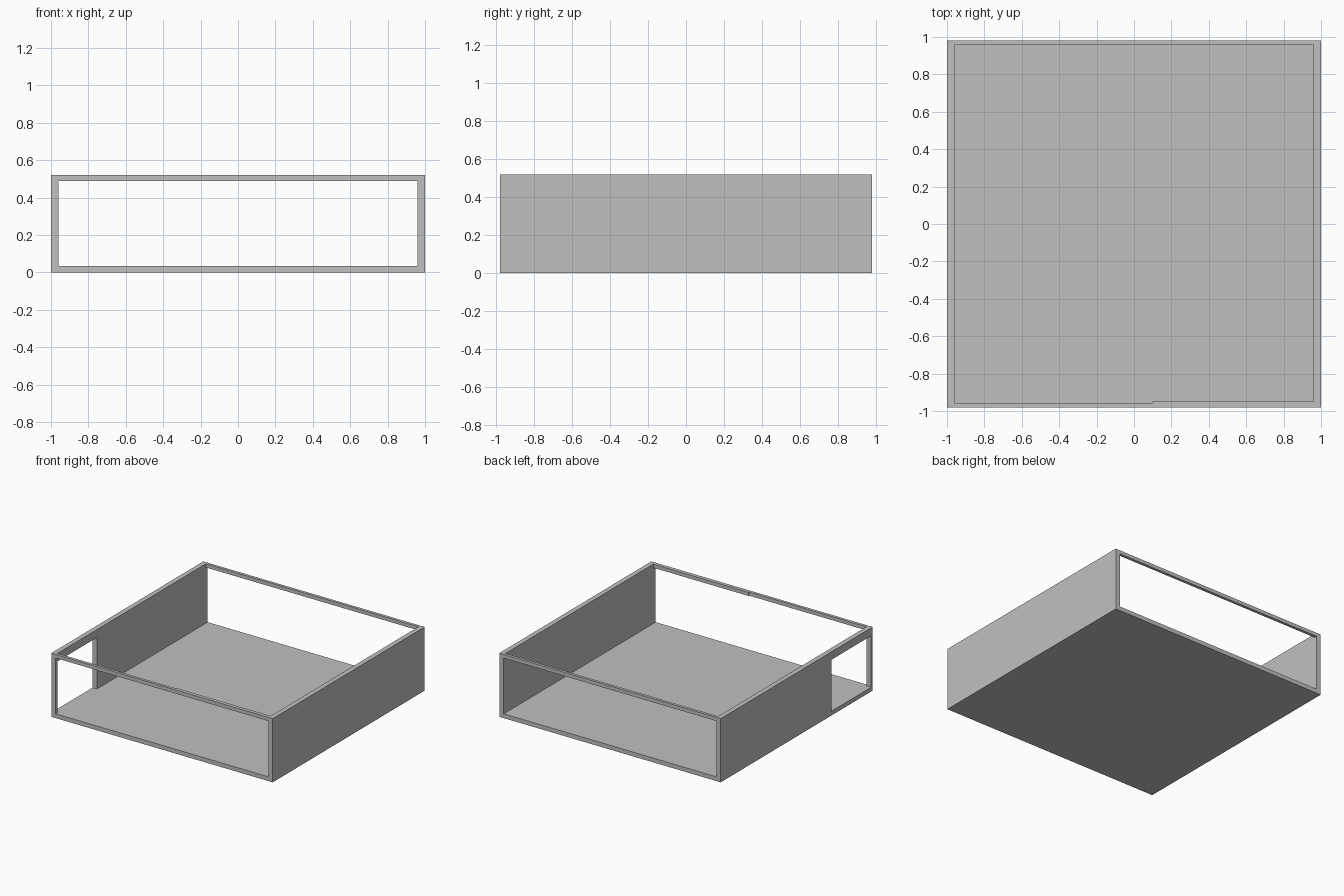
import bpy
import bmesh
from mathutils import Vector

if "Cube" in bpy.data.objects:
    bpy.data.objects.remove(bpy.data.objects["Cube"], do_unlink=True)

# Single flat grey
grey = bpy.data.materials.new("silver_grey")
grey.use_nodes = True
colour = (0.527, 0.527, 0.527, 1)
grey.diffuse_color = colour
grey.node_tree.nodes["Principled BSDF"].inputs["Base Color"].default_value = colour

HALF_X, HALF_Y, TOP = 1.0, 0.98, 0.52
WALL = 0.04                     # side wall thickness
FLOOR = 0.035                   # floor thickness
BEAM = 0.03                     # top beam height
INNER_X = HALF_X - WALL
FRONT_POST, WINDOW_END, WINDOW_TOP = -0.96, -0.45, 0.455


def add_object(name, bm):
    mesh = bpy.data.meshes.new(name)
    bmesh.ops.recalc_face_normals(bm, faces=bm.faces)
    bm.to_mesh(mesh)
    bm.free()
    mesh.materials.append(grey)
    obj = bpy.data.objects.new(name, mesh)
    bpy.context.collection.objects.link(obj)
    return obj


def box(name, low, high):
    low, high = Vector(low), Vector(high)
    bm = bmesh.new()
    bmesh.ops.create_cube(bm, size=1)
    for v in bm.verts:
        v.co = (low + high) / 2 + v.co * (high - low)
    return add_object(name, bm)


def prism(name, outline, bottom, top):
    """Extrude a plan outline upwards."""
    bm = bmesh.new()
    face = bm.faces.new([bm.verts.new((x, y, bottom)) for x, y in outline])
    out = bmesh.ops.extrude_face_region(bm, geom=[face])["geom"]
    verts = [g for g in out if isinstance(g, bmesh.types.BMVert)]
    bmesh.ops.translate(bm, verts=verts, vec=(0, 0, top - bottom))
    return add_object(name, bm)


# Floor between the walls
box("floor", (-INNER_X, -HALF_Y, 0), (INNER_X, HALF_Y, FLOOR))

# Solid left wall
box("left_wall", (INNER_X, -HALF_Y, 0), (HALF_X, HALF_Y, TOP))

# Right wall with a window opening beside the front corner
right_wall = box("right_wall", (-HALF_X, -HALF_Y, 0), (-INNER_X, HALF_Y, TOP))
cutter = box("window_cutter", (-HALF_X - 0.1, FRONT_POST, FLOOR),
             (-INNER_X + 0.1, WINDOW_END, WINDOW_TOP))
cutter.hide_render = True
cutter.hide_viewport = True
cutter.display_type = 'WIRE'
cut = right_wall.modifiers.new("window", 'BOOLEAN')
cut.operation = 'DIFFERENCE'
cut.solver = 'EXACT'
cut.object = cutter

# Top beams across the open front and back; the front one has a small step
STEP = 0.1
prism("front_beam",
      [(-INNER_X, -HALF_Y), (INNER_X, -HALF_Y), (INNER_X, -0.95),
       (STEP, -0.95), (STEP, -0.957), (-INNER_X, -0.957)],
      TOP - BEAM, TOP)
box("back_beam", (-INNER_X, 0.957, TOP - BEAM), (INNER_X, HALF_Y, TOP))
